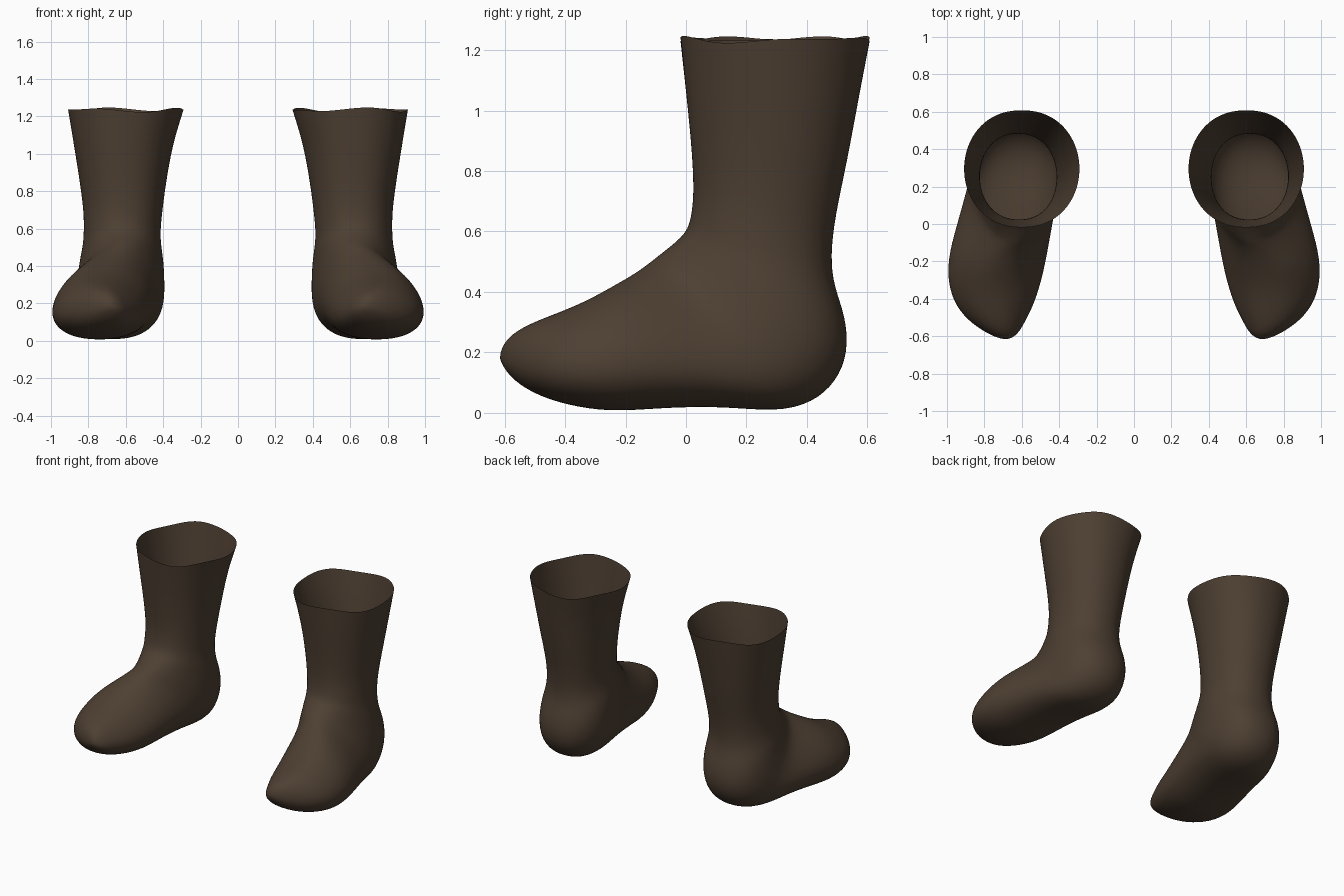
import bpy
import bmesh
import math

# Remove the default object
default_cube = bpy.data.objects.get("Cube")
if default_cube:
    bpy.data.objects.remove(default_cube, do_unlink=True)

# Dark brown knit
brown = bpy.data.materials.new("dark_brown_wool")
brown.use_nodes = True
wool_colour = (0.075, 0.05, 0.032, 1)
brown.diffuse_color = wool_colour
shader = next(n for n in brown.node_tree.nodes if n.type == "BSDF_PRINCIPLED")
shader.inputs["Base Color"].default_value = wool_colour
shader.inputs["Roughness"].default_value = 0.9

# Sock cross-sections from cuff to toe, fanning around the ankle:
# front y, front z, back y, back z, centre x, half width
SECTIONS = [
    (-.02, 1.235, .61, 1.235, .6, .31),
    (0, 1.05, .575, 1.05, .614, .265),
    (.02, .85, .535, .83, .615, .23),
    (.025, .72, .495, .65, .615, .21),
    (.015, .64, .48, .52, .62, .205),
    (0, .6, .49, .42, .62, .21),
    (-.03, .57, .53, .32, .622, .222),
    (-.055, .55, .54, .2, .625, .23),
    (-.08, .53, .5, .1, .63, .235),
    (-.1, .515, .42, .03, .637, .238),
    (-.13, .49, .3, 0, .66, .24),
    (-.18, .455, .12, .02, .69, .248),
    (-.25, .415, -.08, .015, .725, .258),
    (-.34, .365, -.25, 0, .745, .25),
    (-.44, .325, -.4, .025, .748, .215),
    (-.53, .29, -.5, .06, .735, .155),
    (-.59, .25, -.57, .105, .705, .09),
    (-.612, .21, -.605, .15, .69, .04),
]
TOE_TIP = (.685, -.617, .18)
SEGMENTS = 32
ANKLE_RING = 4


def section_ring(bm, index, side):
    """Egg-shaped loop whose wide end turns to the sole below the ankle."""
    front_y, front_z, back_y, back_z, centre, half = SECTIONS[index]
    fullness = 0.2 * min(max((index - ANKLE_RING) / 5, 0), 1)
    ring = []
    for step in range(SEGMENTS):
        angle = math.tau * step / SEGMENTS
        along = (1 - math.cos(angle)) / 2
        across = math.copysign(abs(math.sin(angle)) ** 0.9, math.sin(angle))
        across *= half * (1 - fullness * math.cos(angle))
        y = front_y + (back_y - front_y) * along
        z = front_z + (back_z - front_z) * along
        # Uneven rim of the cuff
        if index == 0:
            z += 0.008 * math.sin(3 * angle + side) + 0.006 * math.sin(5 * angle)
        ring.append(bm.verts.new((side * (centre + across), y, z)))
    return ring


def add_face(bm, verts, side):
    face = bm.faces.new(verts if side > 0 else verts[::-1])
    face.smooth = True


def make_sock(name, side):
    bm = bmesh.new()
    rings = [section_ring(bm, i, side) for i in range(len(SECTIONS))]
    # Leg, heel and foot skin
    for upper, lower in zip(rings, rings[1:]):
        for i in range(SEGMENTS):
            j = (i + 1) % SEGMENTS
            add_face(bm, [upper[i], lower[i], lower[j], upper[j]], side)
    # Closed toe
    x, y, z = TOE_TIP
    tip = bm.verts.new((side * x, y, z))
    for i in range(SEGMENTS):
        add_face(bm, [rings[-1][i], tip, rings[-1][(i + 1) % SEGMENTS]], side)

    mesh = bpy.data.meshes.new(name)
    bm.to_mesh(mesh)
    bm.free()
    mesh.materials.append(brown)
    sock = bpy.data.objects.new(name, mesh)
    bpy.context.collection.objects.link(sock)
    # Soft rounded surface
    smooth = sock.modifiers.new("soft_surface", "SUBSURF")
    smooth.levels = smooth.render_levels = 2
    return sock


make_sock("left_sock", 1)
make_sock("right_sock", -1)
